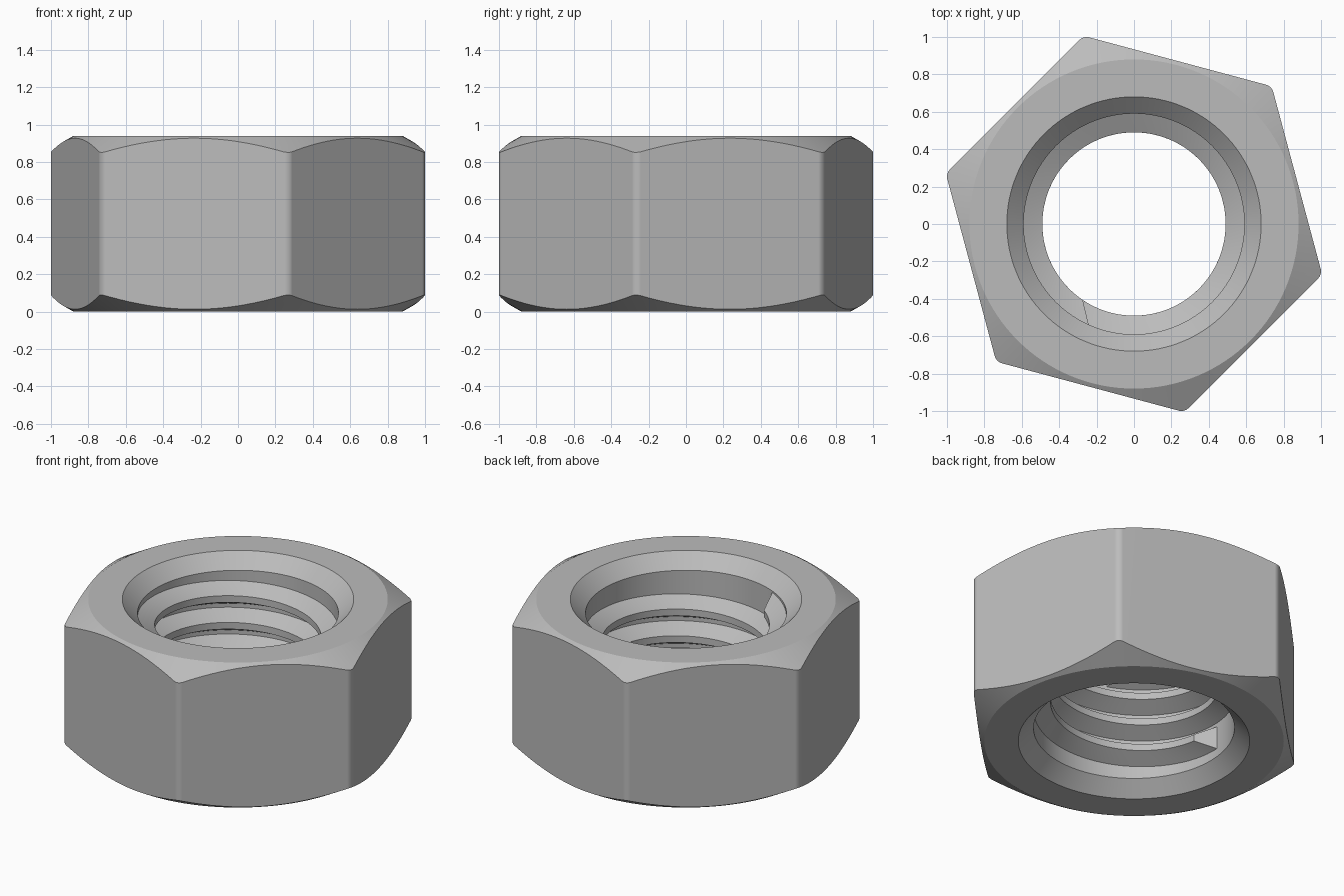
import bpy, bmesh
from math import cos, sin, tan, radians, pi

if "Cube" in bpy.data.objects:
    bpy.data.objects.remove(bpy.data.objects["Cube"], do_unlink=True)

HEIGHT = 0.94
APOTHEM = 0.902
CORNER = 0.05            # rounding of the vertical corners
BORE, CREST = 0.59, 0.49  # thread root and crest radii
PITCH = 0.1735
SIDES = 128

steel = bpy.data.materials.new("grey steel")
steel.use_nodes = True
steel.diffuse_color = (0.5, 0.5, 0.5, 1)
steel.node_tree.nodes["Principled BSDF"].inputs["Base Color"].default_value = (0.5, 0.5, 0.5, 1)


def polar(r, a, z):
    return (r * cos(a), r * sin(a), z)


def make_object(name, bm):
    bmesh.ops.recalc_face_normals(bm, faces=bm.faces)
    mesh = bpy.data.meshes.new(name)
    bm.to_mesh(mesh)
    bm.free()
    mesh.materials.append(steel)
    obj = bpy.data.objects.new(name, mesh)
    bpy.context.collection.objects.link(obj)
    return obj


def select_only(obj):
    bpy.ops.object.select_all(action='DESELECT')
    obj.select_set(True)
    bpy.context.view_layer.objects.active = obj


def bridge(bm, ring, following):
    n = len(ring)
    for i in range(n):
        j = (i + 1) % n
        bm.faces.new((ring[i], ring[j], following[j], following[i]))


# Hexagonal prism with rounded vertical corners
bm = bmesh.new()
corners = [bm.verts.new(polar(APOTHEM / cos(pi / 6), radians(45 + 60 * k), -0.1)) for k in range(6)]
base = bm.faces.new(corners)
top = bmesh.ops.extrude_face_region(bm, geom=[base])["geom"]
for v in top:
    if isinstance(v, bmesh.types.BMVert):
        v.co.z = HEIGHT + 0.1
if not base.is_valid or len(bm.faces) < 8:
    bm.faces.new(corners)
upright = [e for e in bm.edges if abs(e.verts[0].co.z - e.verts[1].co.z) > 0.5]
bmesh.ops.bevel(bm, geom=upright, offset=CORNER * tan(pi / 6), segments=4,
                profile=0.5, affect='EDGES')
nut = make_object("nut_body", bm)

# Turned ring: chamfered outside, flat ends, countersunk bore
half = [(BORE, 0.087), (0.68, 0), (0.88, 0), (1.2, 0.32 * tan(pi / 6))]
profile = half + [(r, HEIGHT - z) for r, z in reversed(half)]
bm = bmesh.new()
rings = [[bm.verts.new(polar(r, 2 * pi * s / SIDES, z)) for r, z in profile] for s in range(SIDES)]
for s in range(SIDES):
    bridge(bm, rings[s], rings[(s + 1) % SIDES])
cutter = make_object("turned_ring_cutter", bm)
cutter.hide_render = True

# Keep only what lies inside both shapes
mod = nut.modifiers.new("turning", 'BOOLEAN')
mod.operation = 'INTERSECT'
mod.solver = 'EXACT'
mod.object = cutter
select_only(nut)
bpy.ops.object.modifier_apply(modifier=mod.name)
bpy.data.objects.remove(cutter, do_unlink=True)
select_only(nut)
bpy.ops.object.shade_smooth_by_angle(angle=radians(20))
weighted = nut.modifiers.new("flat_shading", 'WEIGHTED_NORMAL')
weighted.keep_sharp = True

# Helical thread ridge, with slanted ends
TURNS, STEPS = 3.2, 360
END, END_Z = radians(246), 0.77
root = PITCH * 7 / 16
crest = PITCH / 8
section = [(BORE + 0.004, -root), (CREST, -crest), (CREST, crest), (BORE + 0.004, root)]
slant = radians(10)
bm = bmesh.new()
rings = []
for s in range(STEPS + 1):
    ring = []
    for r, dz in section:
        trim = slant if r == CREST else 0
        start = END - TURNS * 2 * pi + trim
        a = start + (END - trim - start) * s / STEPS
        z = END_Z + (a - END) / (2 * pi) * PITCH + dz
        ring.append(bm.verts.new(polar(r, a, z)))
    rings.append(ring)
for ring, following in zip(rings, rings[1:]):
    bridge(bm, ring, following)
bm.faces.new(rings[0])
bm.faces.new(rings[-1])
thread = make_object("thread_ridge", bm)
select_only(thread)
bpy.ops.object.shade_smooth_by_angle(angle=radians(25))
